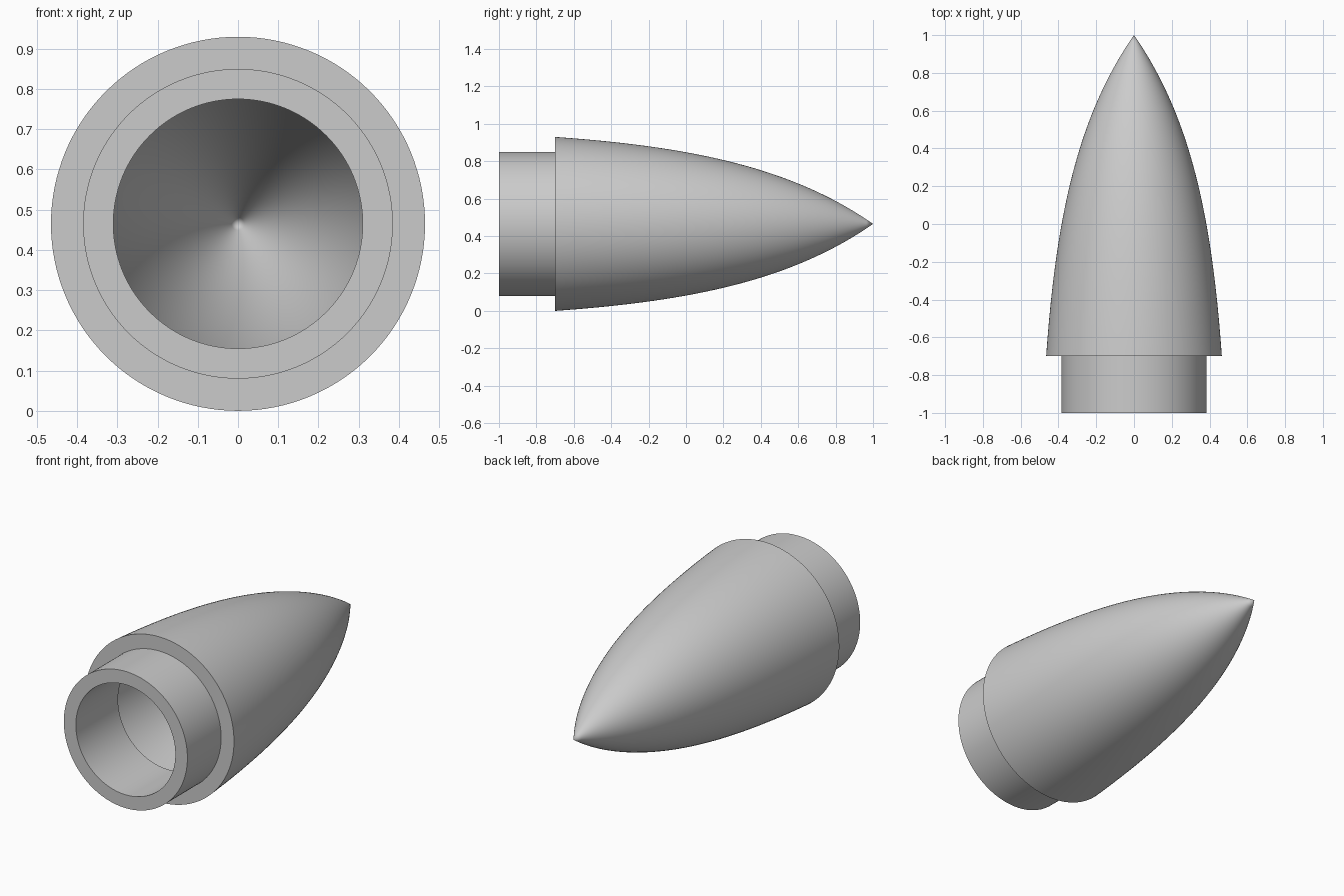
import bpy, bmesh, math
from mathutils import Vector

cube = bpy.data.objects.get("Cube")
if cube:
    bpy.data.objects.remove(cube)

RADIUS = 0.465        # widest radius, at the base of the nose
LENGTH = 1.7          # nose length from step to tip
STEP_Y = -0.7         # where the nose meets the collar
WALL = 0.075
COLLAR_R = 0.385
BORE_R = 0.31
SEGMENTS = 128
CURVE = 1.35          # how quickly the taper tightens towards the tip
SCALE = RADIUS / (math.exp(CURVE * LENGTH) - 1)


def nose_radius(d):
    return RADIUS - SCALE * (math.exp(CURVE * d) - 1)


def outer_curve(steps=48):
    return [(STEP_Y + LENGTH * i / steps, max(nose_radius(LENGTH * i / steps), 0))
            for i in range(steps + 1)]


def inner_curve(steps=40):
    # Cavity wall, set in from the outer curve by the wall thickness
    points = []
    for i in range(steps + 1):
        d = WALL + (LENGTH - WALL) * i / steps
        slope = SCALE * CURVE * math.exp(CURVE * d)
        r = nose_radius(d) - WALL * math.hypot(1, slope)
        if r <= 0:
            y0, r0 = points[-1]
            y = STEP_Y + d
            points.append((y0 + (y - y0) * r0 / (r0 - r), 0))
            break
        points.append((STEP_Y + d, r))
    return points


def lathe(name, profile, material):
    # Revolve a (y, radius) profile about the y axis
    bm = bmesh.new()
    verts = [bm.verts.new((r, y, 0)) for y, r in profile]
    edges = [bm.edges.new(pair) for pair in zip(verts, verts[1:])]
    bmesh.ops.spin(bm, geom=verts + edges, cent=(0, 0, 0), axis=(0, 1, 0),
                   angle=math.tau, steps=SEGMENTS, use_merge=False)
    bmesh.ops.remove_doubles(bm, verts=bm.verts, dist=0.0001)
    bmesh.ops.recalc_face_normals(bm, faces=bm.faces)
    bmesh.ops.translate(bm, verts=bm.verts, vec=Vector((0, 0, RADIUS)))
    mesh = bpy.data.meshes.new(name)
    bm.to_mesh(mesh)
    bm.free()
    mesh.materials.append(material)
    obj = bpy.data.objects.new(name, mesh)
    bpy.context.collection.objects.link(obj)
    bpy.ops.object.select_all(action='DESELECT')
    obj.select_set(True)
    bpy.context.view_layer.objects.active = obj
    bpy.ops.object.shade_smooth_by_angle(angle=math.radians(30))
    return obj


# Plain grey material
grey = bpy.data.materials.new("light_grey")
grey.use_nodes = True
colour = (0.6, 0.6, 0.6, 1)
grey.diffuse_color = colour
grey.node_tree.nodes["Principled BSDF"].inputs["Base Color"].default_value = colour

# Hollow nose with its insert collar: tip, step, collar, bore, cavity
profile = outer_curve()[::-1]
profile += [(STEP_Y, COLLAR_R), (-1, COLLAR_R), (-1, BORE_R), (STEP_Y + WALL, BORE_R)]
profile += inner_curve()
lathe("hollow_nose_cone", profile, grey)
